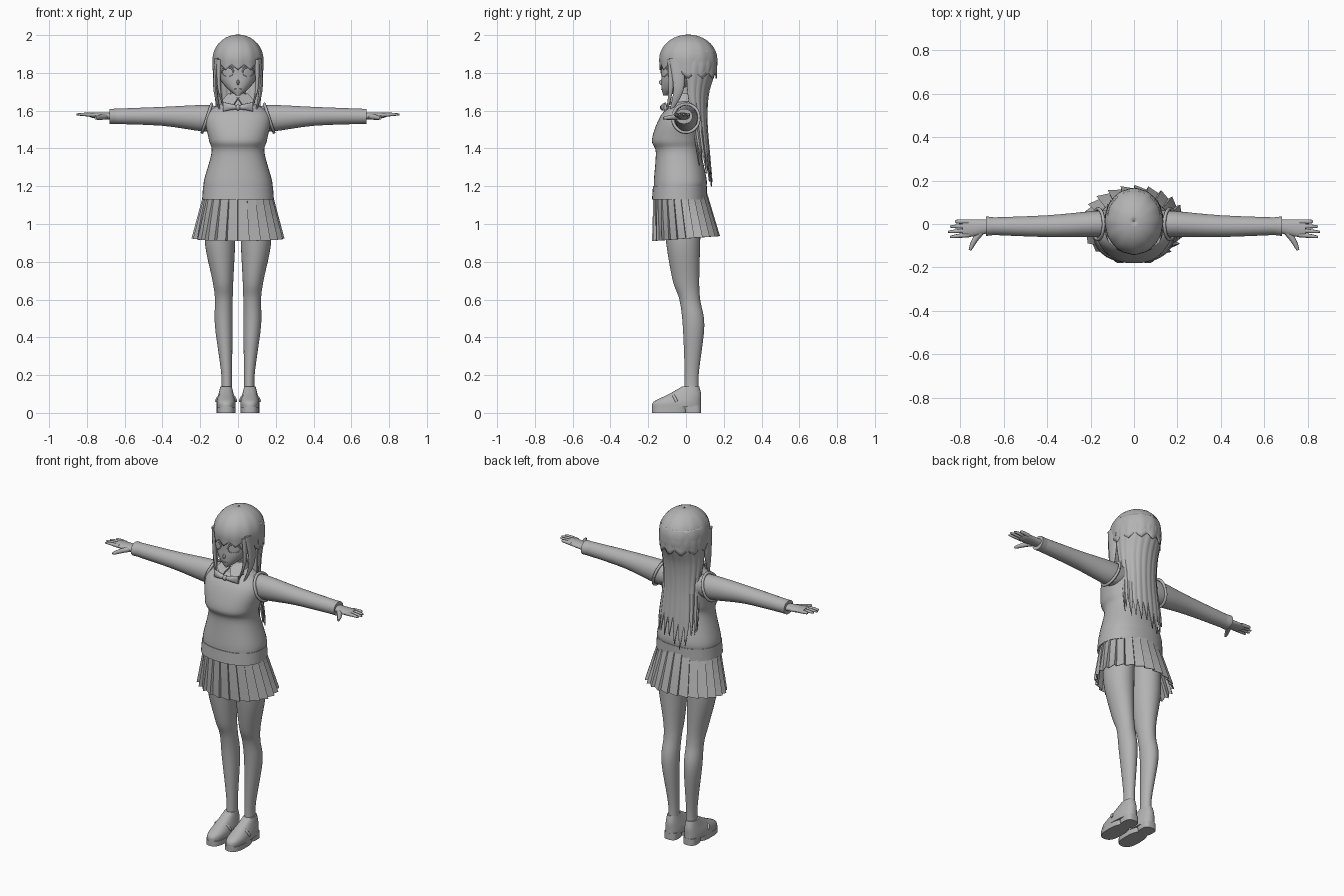
import bpy, bmesh, math, random
from math import sin, cos, pi, radians

random.seed(4)
if "Cube" in bpy.data.objects:
    bpy.data.objects.remove(bpy.data.objects["Cube"])

tone = (0.45, 0.45, 0.45, 1)
grey = bpy.data.materials.new("plain grey")
grey.use_nodes = True
grey.diffuse_color = tone
grey.node_tree.nodes["Principled BSDF"].inputs["Base Color"].default_value = tone
smooth_parts = []


def grid(name, point, columns, rows, closed=True, cap=True, mirror=False, thick=0, smooth=True):
    """Skin of quads through point(column, row)."""
    bm = bmesh.new()
    lines = [[bm.verts.new(point(u, v)) for u in range(columns)] for v in range(rows)]
    for low, high in zip(lines, lines[1:]):
        for u in range(columns if closed else columns - 1):
            w = (u + 1) % columns
            bm.faces.new((low[u], low[w], high[w], high[u]))
    if cap:
        bm.faces.new(lines[0])
        bm.faces.new(lines[-1])
    bmesh.ops.recalc_face_normals(bm, faces=bm.faces)
    mesh = bpy.data.meshes.new(name)
    bm.to_mesh(mesh)
    bm.free()
    mesh.materials.append(grey)
    part = bpy.data.objects.new(name, mesh)
    bpy.context.collection.objects.link(part)
    if thick:
        shell = part.modifiers.new("thickness", 'SOLIDIFY')
        shell.thickness, shell.offset = thick, 0
    if mirror:
        part.modifiers.new("mirror", 'MIRROR').use_mirror_merge = False
    if smooth:
        smooth_parts.append(part)


def spline(rows, steps):
    """Smooth in-between rows."""
    result, last = [], len(rows) - 1
    for i in range(last):
        before, start, end, after = (rows[max(0, min(last, i + d))] for d in (-1, 0, 1, 2))
        for k in range(steps):
            t = k / steps
            result.append([b + t / 2 * (c - a + t * (2*a - 5*b + 4*c - d + t * (3*b - 3*c + d - a)))
                           for a, b, c, d in zip(before, start, end, after)])
    return result + [rows[-1]]


def bulge(radius, wave, power):
    return radius * math.copysign(abs(wave) ** (2 / power), wave)


def loft(name, rows, axis='Z', sides=32, power=2, steps=4, **options):
    """Rings along an axis: (position, centre a, centre b, radius a, radius b)."""
    rings = spline(rows, steps)

    def point(u, v):
        along, a, b, radius_a, radius_b = rings[v]
        angle = 2 * pi * u / sides
        p = a + bulge(radius_a, cos(angle), power)
        q = b + bulge(radius_b, sin(angle), power)
        return (p, q, along) if axis == 'Z' else (along, p, q)
    grid(name, point, sides, len(rings), **options)


def body(rows, x=0):
    """Rows of (z, half width, front y, back y) as rings."""
    return [(z, x, (front + back) / 2, width, (back - front) / 2) for z, width, front, back in rows]


def ball(name, centre, radii, **options):
    x, y, z = centre
    rx, ry, rz = radii
    angles = [radians(a) for a in range(2, 180, 16)]
    loft(name, [(z + rz * cos(a), x, y, rx * sin(a), ry * sin(a)) for a in angles], steps=1, sides=20, **options)


def arc(centre, size, start=0, end=360, count=16):
    """Points of a flat elliptical arc, angles in degrees."""
    angles = [radians(start + (end - start) * i / count) for i in range(count + 1)]
    return [(centre[0] + size[0] * cos(a), centre[1] + size[1] * sin(a)) for a in angles]


def tube(name, points, radius, tip=1.0):
    """Round tube on both sides of the body, tapering to a share of its radius."""
    for side, sign in (("left", 1), ("right", -1)):
        curve = bpy.data.curves.new(f"{side}_{name}", 'CURVE')
        curve.dimensions, curve.bevel_depth, curve.use_fill_caps = '3D', radius, True
        curve.bevel_resolution = 2
        line = curve.splines.new('POLY')
        path = spline(points, 3)
        line.points.add(len(path) - 1)
        line.use_smooth = True
        for i, (x, y, z) in enumerate(path):
            line.points[i].co = (sign * x, y, z, 1)
            line.points[i].radius = 1 + (tip - 1) * (i / (len(path) - 1)) ** 2
        curve.materials.append(grey)
        bpy.context.collection.objects.link(bpy.data.objects.new(curve.name, curve))


# Sweater with ribbed hem, and neck
loft("sweater", body([(1.18, .18, -.17, .1), (1.23, .18, -.17, .11), (1.38, .14, -.16, .08),
     (1.45, .155, -.18, .08), (1.58, .17, -.13, .08), (1.65, .06, -.05, .04)]), sides=40, power=2.3, steps=6)
loft("sweater_hem", body([(1.13, .19, -.18, .11), (1.2, .185, -.175, .11)]), sides=40, power=2.3, steps=1)
loft("neck", body([(1.6, .04, -.05, .04), (1.75, .04, -.05, .04)]), steps=1)

# Pleated skirt
PLEATS = 24


def skirt_point(u, v):
    pleat, outer = divmod(u, 2)
    angle = 2 * pi * (pleat + 0.95 * outer) / PLEATS
    drop = v / 4
    flare = 1 + (.03 + .06 * drop) * (outer - .8)
    hem = .91 + .013 * (1 + sin(angle))
    return ((.18 + .06 * drop) * flare * cos(angle),
            .03 * (drop - 1) + (.14 + .035 * drop) * flare * sin(angle), 1.16 + (hem - 1.16) * drop)


grid("pleated_skirt", skirt_point, PLEATS * 2, 5, cap=False, thick=.004, smooth=False)

# Sleeves, cuffs and armhole trim
loft("sleeve", [(.1, 0, 1.56, .06, .06), (.18, 0, 1.56, .06, .07), (.4, -.01, 1.57, .05, .05),
     (.66, -.01, 1.57, .04, .04)], axis='X', mirror=True)
loft("cuff", [(.64, -.01, 1.57, .04, .04), (.68, -.01, 1.57, .045, .04)], axis='X', steps=1, mirror=True)
tube("armhole_trim", [(.165 - (z - 1.56) / 3, y, z) for y, z in arc((0, 1.56), (.07, .075))], .008)

# Hands
loft("palm", [(.66, -.01, 1.57, .03, .02), (.76, -.02, 1.575, .04, .015), (.79, -.02, 1.58, .03, .01)],
     axis='X', sides=20, mirror=True)
for i, finger in enumerate(("little", "ring", "middle", "index")):
    y = .01 - .02 * i
    reach = .855 - .008 * (i - 2) ** 2
    tube(finger + "_finger", [(.76, y, 1.577), (.81, y * 1.1, 1.58), (reach, y * 1.2, 1.58)], .011, tip=.4)
tube("thumb", [(.69, -.02, 1.57), (.73, -.07, 1.565), (.755, -.12, 1.56)], .016, tip=.4)

# Legs
loft("leg", [(1.1, .09, -.02, .08, .1), (.9, .095, -.015, .08, .09), (.7, .08, 0, .055, .07),
     (.6, .075, .02, .047, .055), (.46, .075, .04, .047, .057), (.2, .06, .03, .028, .037),
     (.07, .06, .03, .03, .04)], steps=6, mirror=True)

# Loafers
FOOT = .063
loft("shoe_sole", body([(0, .05, -.18, .01), (.03, .05, -.18, .01)], FOOT), power=2.6, steps=1, mirror=True)
loft("shoe_heel", body([(0, .04, -.01, .08), (.04, .04, -.02, .08)], FOOT), power=3, steps=1, mirror=True)
loft("shoe_upper", body([(.03, .05, -.18, .08), (.06, .05, -.17, .08), (.1, .04, -.09, .08),
     (.14, .03, -.02, .07)], FOOT), power=2.4, mirror=True)
tube("shoe_strap", [(x, -.05 - (z - .06) / 2, z) for x, z in arc((FOOT, .06), (.05, .04), 0, 180)], .008)

# Head, ears and nose
loft("head", body([(1.68, .01, -.12, -.09), (1.72, .06, -.13, 0), (1.78, .1, -.13, .08),
     (1.88, .11, -.12, .12), (1.97, .04, -.04, .05)]), sides=40, power=2.2, steps=6)
ball("ear", (.11, .01, 1.8), (.012, .02, .035), mirror=True)
ball("nose", (0, -.13, 1.75), (.007, .013, .014))

# Eyes, lashes, brows and mouth follow the curve of the face


def on_face(spot, out=.003):
    x, z = spot
    return (x, -.02 - .11 * (1 - (x / .105) ** 2.2) ** .45 - out, z)


EYE = (.054, 1.803)
rims = [arc(EYE, (.026 * k / 4, .024 * k / 4), count=24) for k in range(1, 5)]
grid("eyeball", lambda u, v: on_face(rims[v][u]), 24, 4, thick=.004, mirror=True)
for name, size, start, end, radius in (("upper_lash", (.03, .026), -5, 185, .004),
                                       ("lower_lash", (.028, .024), 200, 340, .002),
                                       ("iris_rim", (.014, .018), 0, 360, .002),
                                       ("brow", (.032, .04), 30, 150, .003)):
    tube(name, [on_face(spot) for spot in arc(EYE, size, start, end)], radius)
tube("mouth", [(0, -.131, 1.713), (.018, -.128, 1.715)], .002)

# Hair cap with pointed fringe
COLUMNS, LOCK = 96, 8


def tooth(u):
    return abs(2 * (u % LOCK) / LOCK - 1)


def cap_point(u, v):
    angle = 2 * pi * u / COLUMNS
    end = (1.845 if sin(angle) < -.5 else 1.8) - .03 * tooth(u)
    ridge = 1 + .018 * (tooth(u) - .5) * min(1, v / 6)
    turn = pi / 18 * min(v, 9)
    below = max(0, v - 9) / 4
    radius = max(.01, sin(turn)) * ridge * (1 - .02 * below)
    z = 1.87 + .13 * cos(turn) + (end - 1.87) * below
    return (.131 * radius * cos(angle), .012 + .15 * radius * sin(angle), z)


grid("hair_cap", cap_point, COLUMNS, 14, cap=False, thick=.006)

# Long back hair with pointed tips: height, half width, centre y, depth
back = spline([(1.92, .12, .02, .13), (1.83, .13, .02, .14), (1.7, .12, .02, .1), (1.55, .11, .04, .07),
               (1.35, .12, .07, .055), (1.18, .11, .1, .04)], 8)
STRANDS, DROPS = 11, 40
tips = [random.uniform(1.19, 1.27) for _ in range(STRANDS + 1)]


def back_point(u, v):
    angle = radians(-97 + 194 * u / (STRANDS * LOCK))
    end = tips[(u + LOCK // 2) // LOCK] + .13 * (1 - tooth(u)) + .1 * sin(angle) ** 4
    drop = v / DROPS
    z = 1.92 + (end - 1.92) * drop
    high, low = next(pair for pair in zip(back, back[1:]) if pair[1][0] <= z)
    share = (high[0] - z) / (high[0] - low[0])
    width, centre, depth = (a + (b - a) * share for a, b in zip(high[1:], low[1:]))
    ridge = 1 + (.01 + .06 * drop) * (tooth(u) - .5)
    return (width * ridge * sin(angle), centre + depth * ridge * cos(angle), z)


grid("back_hair", back_point, STRANDS * LOCK + 1, DROPS + 1, closed=False, cap=False, thick=.007)

# Side locks in front of the ears
loft("side_lock", [(1.88, .11, -.05, .014, .04), (1.71, .12, -.04, .01, .027), (1.58, .09, -.09, .002, .004)],
     sides=16, steps=8, mirror=True)
loft("inner_lock", [(1.87, .1, -.08, .014, .018), (1.72, .1, -.08, .008, .013), (1.6, .07, -.1, .002, .003)],
     sides=16, steps=8, mirror=True)

# Shirt collar and bow
loft("collar_band", body([(1.63, .07, -.08, .06), (1.69, .05, -.055, .05)]), steps=1)
flap = [[(0, -.075, 1.665), (.05, -.03, 1.69)], [(.035, -.12, 1.61), (.09, -.07, 1.645)]]
grid("collar_flap", lambda u, v: flap[v][u], 2, 2, closed=False, cap=False, thick=.008, mirror=True, smooth=False)
loft("bow_loop", [(0, -.12, 1.617, .01, .01), (.04, -.12, 1.62, .014, .017), (.08, -.11, 1.62, .006, .025)],
     axis='X', sides=16, mirror=True)
ball("bow_knot", (0, -.123, 1.617), (.014, .015, .016))

# Smooth shading with sharp edges kept
bpy.ops.object.select_all(action='DESELECT')
for part in smooth_parts:
    part.select_set(True)
bpy.context.view_layer.objects.active = smooth_parts[0]
bpy.ops.object.shade_smooth_by_angle(angle=radians(40))
